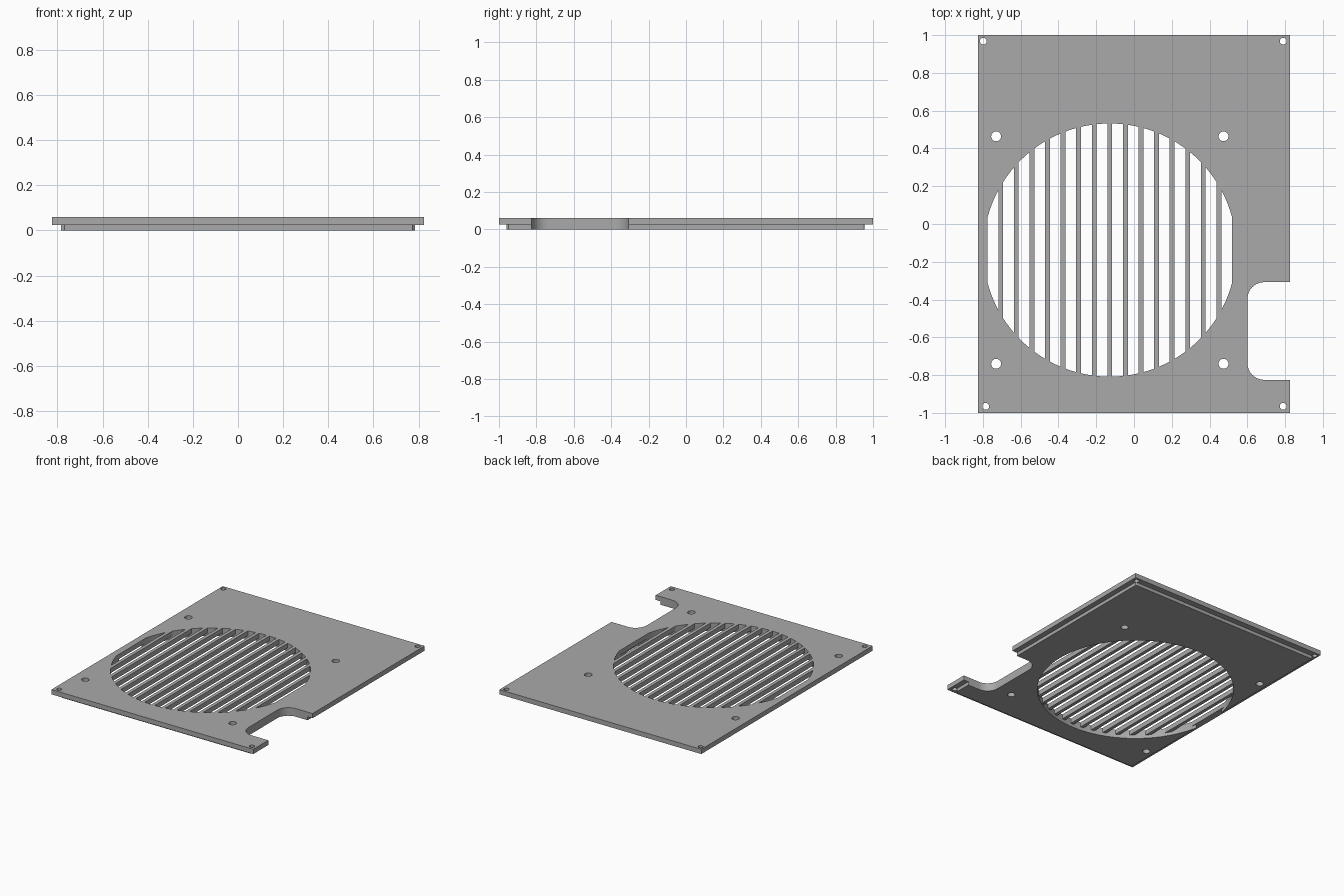
import bpy, bmesh
from math import sin, cos, pi, sqrt, radians

old = bpy.data.objects.get("Cube")
if old:
    bpy.data.objects.remove(old, do_unlink=True)

grey = bpy.data.materials.new("plain grey")
grey.use_nodes = True
colour = (0.40, 0.40, 0.40, 1)
grey.diffuse_color = colour
grey.node_tree.nodes["Principled BSDF"].inputs["Base Color"].default_value = colour

TOP, STEP = 0.06, 0.025
CX, CY, R = -0.128, -0.138, 0.67        # fan opening


def prism(name, outline, z0, z1):
    """Extrude a closed 2D outline from z0 to z1."""
    bm = bmesh.new()
    face = bm.faces.new([bm.verts.new((x, y, z0)) for x, y in outline])
    up = bmesh.ops.extrude_face_region(bm, geom=[face])["geom"]
    for v in up:
        if isinstance(v, bmesh.types.BMVert):
            v.co.z = z1
    bmesh.ops.recalc_face_normals(bm, faces=bm.faces)
    mesh = bpy.data.meshes.new(name)
    bm.to_mesh(mesh)
    bm.free()
    mesh.materials.append(grey)
    ob = bpy.data.objects.new(name, mesh)
    bpy.context.collection.objects.link(ob)
    return ob


def box(x0, x1, y0, y1):
    return [(x0, y0), (x1, y0), (x1, y1), (x0, y1)]


def arc(x, y, r, a0, a1, n):
    return [(x + r * cos(a0 + (a1 - a0) * i / n), y + r * sin(a0 + (a1 - a0) * i / n))
            for i in range(n + 1)]


def circle(x, y, r, n):
    return arc(x, y, r, 0, 2 * pi, n)[:-1]


def combine(target, tool, operation):
    """Apply a boolean and discard the helper."""
    mod = target.modifiers.new(operation, 'BOOLEAN')
    mod.operation = operation
    mod.solver = 'EXACT'
    mod.object = tool
    bpy.context.view_layer.objects.active = target
    bpy.ops.object.modifier_apply(modifier=mod.name)
    bpy.data.objects.remove(tool, do_unlink=True)


# Cover plate with a smaller locating step underneath
panel = prism("fan_cover_panel", box(-0.825, 0.825, -1, 1), STEP, TOP)
combine(panel, prism("locating_step", box(-0.785, 0.785, -0.96, 0.955), 0, 0.04), 'UNION')

# Rounded notch in the left edge
notch = [(0.95, -0.825)] + [(0.95, -0.308)]
notch += arc(0.69, -0.398, 0.09, pi / 2, pi, 12)
notch += arc(0.69, -0.735, 0.09, pi, 1.5 * pi, 12)
combine(panel, prism("notch_cutter", notch, -0.1, 0.2), 'DIFFERENCE')

# Round recess on the underside, behind the grille
combine(panel, prism("recess_cutter", circle(CX, CY, R, 96), -0.1, STEP), 'DIFFERENCE')

# Grille slots, each a vertical band of the round opening
PITCH, HALF, COUNT = 0.0825, 0.0285, 16
for i in range(COUNT):
    mid = (i - (COUNT - 1) / 2) * PITCH
    xs = [mid - HALF + 2 * HALF * k / 6 for k in range(7)]
    upper = [(CX + x, CY + sqrt(R * R - x * x)) for x in xs]
    lower = [(CX + x, CY - sqrt(R * R - x * x)) for x in reversed(xs)]
    combine(panel, prism("slot_cutter", upper + lower, -0.1, 0.2), 'DIFFERENCE')

# Fan screw holes and corner screw holes
holes = [(CX + sx * 0.602, CY + sy * 0.602, 0.026) for sx in (-1, 1) for sy in (-1, 1)]
holes += [(-0.785, -0.965, 0.018), (0.79, -0.965, 0.018),
          (-0.798, 0.968, 0.018), (0.79, 0.968, 0.018)]
for x, y, r in holes:
    combine(panel, prism("hole_cutter", circle(x, y, r, 32), -0.1, 0.2), 'DIFFERENCE')

bpy.ops.object.select_all(action='DESELECT')
panel.select_set(True)
bpy.context.view_layer.objects.active = panel
bpy.ops.object.shade_smooth_by_angle(angle=radians(30))
